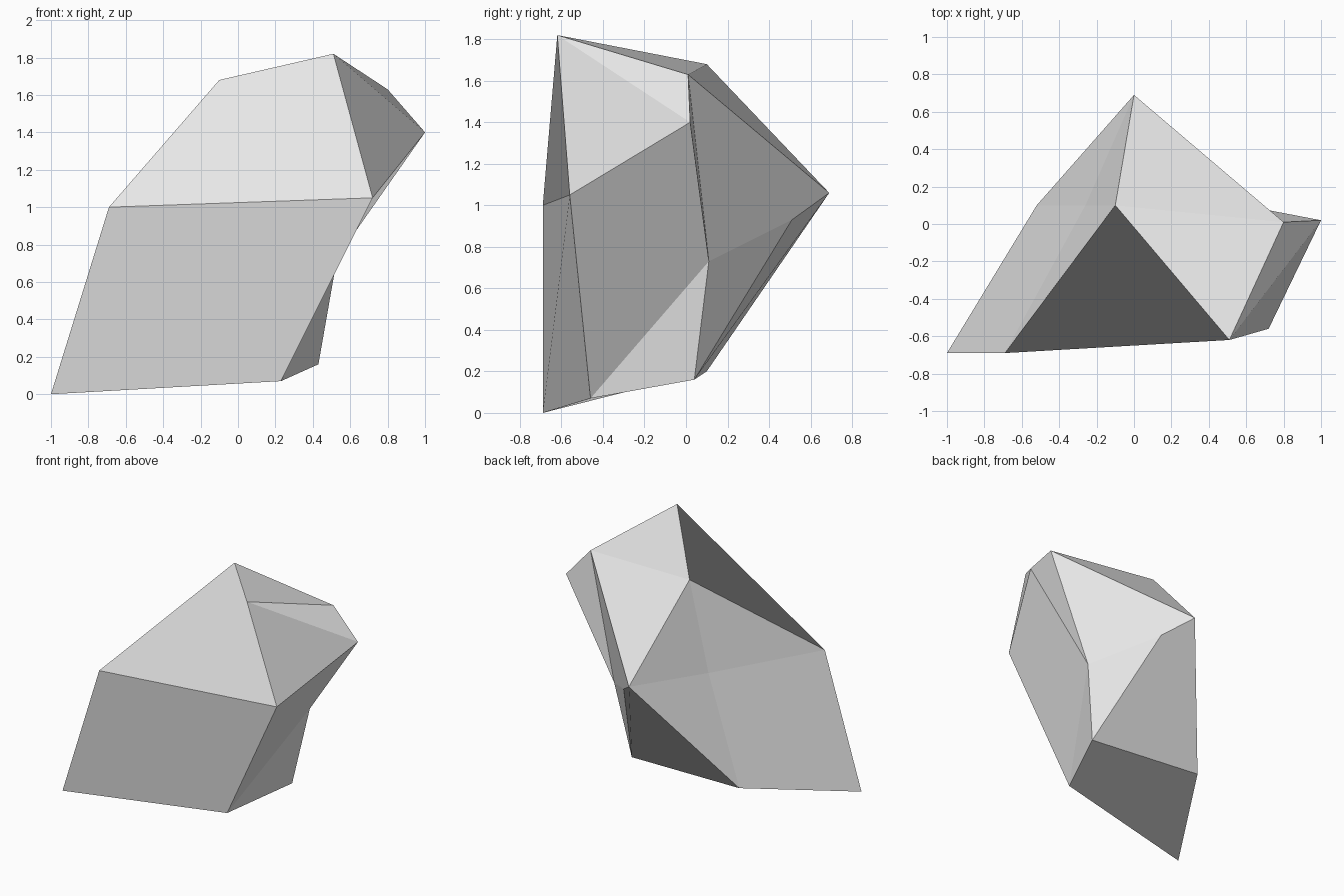
import bpy
import bmesh

default_cube = bpy.data.objects.get("Cube")
if default_cube:
    bpy.data.objects.remove(default_cube, do_unlink=True)


def make_material(name, colour):
    material = bpy.data.materials.new(name)
    material.use_nodes = True
    material.diffuse_color = colour
    for node in material.node_tree.nodes:
        if node.type == "BSDF_PRINCIPLED":
            node.inputs["Base Color"].default_value = colour
    return material


def make_faceted(name, corners, facets, material):
    """Build a flat-shaded solid from named corners and outward facing facets."""
    bm = bmesh.new()
    verts = {key: bm.verts.new(point) for key, point in corners.items()}
    for facet in facets:
        face = bm.faces.new([verts[key] for key in facet.split()])
        face.smooth = False
    mesh = bpy.data.meshes.new(name)
    bm.to_mesh(mesh)
    bm.free()
    mesh.materials.append(material)
    obj = bpy.data.objects.new(name, mesh)
    bpy.context.collection.objects.link(obj)
    return obj


# Corners of the leaning boulder
corners = {
    "toe": (-1, -.69, 0),
    "brow_right": (-.69, -.69, 1),
    "brow_left": (.72, -.56, 1.05),
    "peak": (.51, -.62, 1.82),
    "crown": (-.1, .1, 1.68),
    "shoulder": (.8, .01, 1.63),
    "tip": (1, .02, 1.4),
    "heel_front": (.23, -.46, .07),
    "heel_back": (.43, .04, .16),
    "spur": (0, .69, 1.06),
    "waist": (.53, .11, .73),
    "base_back": (-.52, .1, .2),
    "notch": (.17, .51, .93),
    "flank": (-.26, .1, 1.01),
}

# Facets grouped by side
front = ["toe heel_front brow_left brow_right",
         "brow_right brow_left peak crown"]
top = ["crown peak shoulder",
       "crown shoulder spur"]
left_side = ["tip peak brow_left",
             "shoulder peak tip",
             "shoulder tip waist",
             "brow_left heel_front waist tip",
             "waist heel_front heel_back"]
back = ["shoulder waist notch spur",
        "heel_back notch waist",
        "heel_back base_back spur notch"]
right_side = ["crown spur flank",
              "crown flank brow_right",
              "base_back flank spur",
              "toe brow_right flank base_back"]
underside = ["heel_front toe base_back heel_back"]

stone_grey = make_material("stone_grey", (.8, .8, .8, 1))
make_faceted("boulder", corners,
             front + top + left_side + back + right_side + underside,
             stone_grey)
